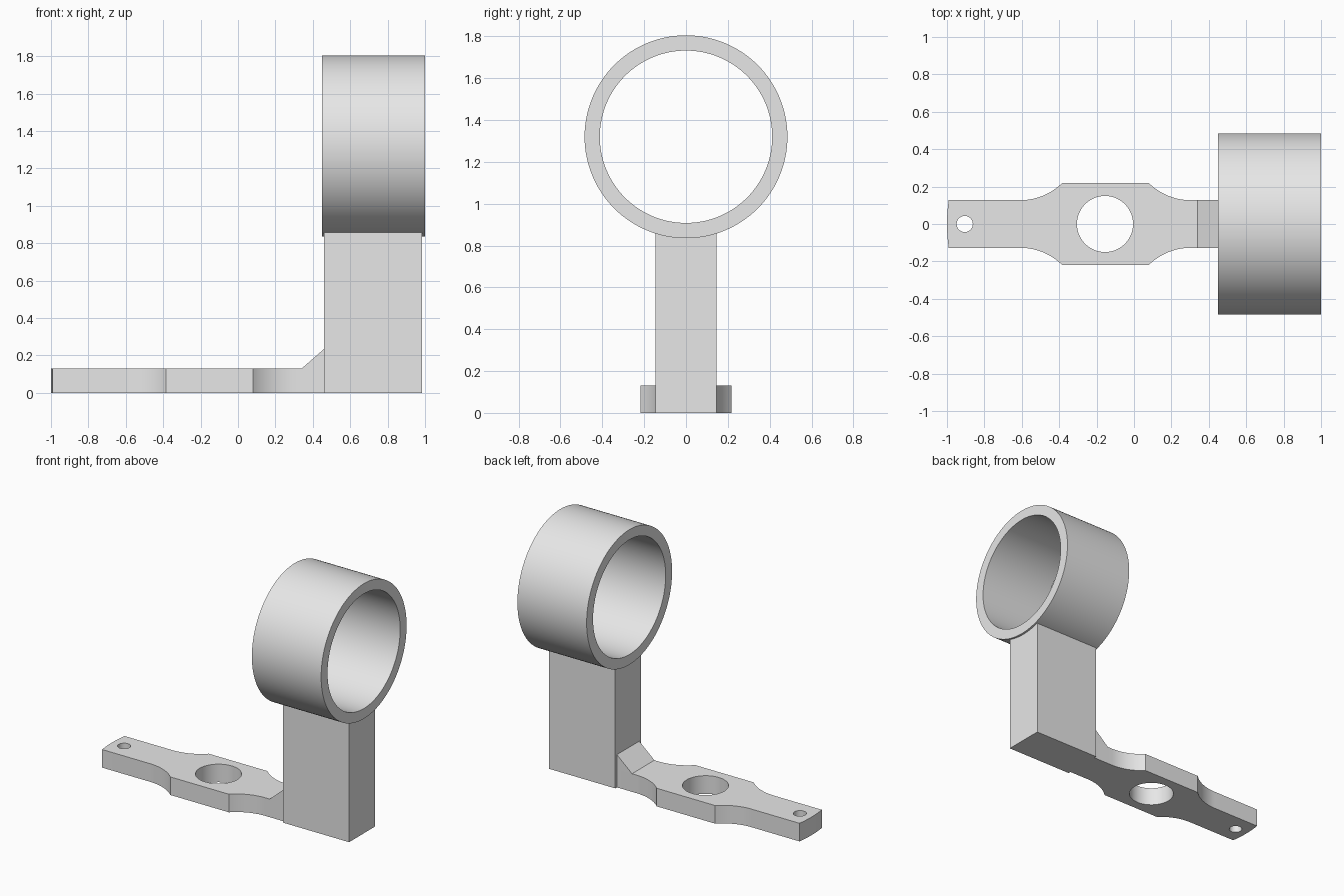
import bpy
import bmesh
from math import sin, cos, pi, asin, sqrt, radians
from mathutils import Matrix

cube = bpy.data.objects.get("Cube")
if cube:
    bpy.data.objects.remove(cube, do_unlink=True)

GREY = (0.8, 0.8, 0.8, 1.0)
grey = bpy.data.materials.new("light grey")
grey.use_nodes = True
grey.diffuse_color = GREY
grey.node_tree.nodes["Principled BSDF"].inputs["Base Color"].default_value = GREY

# Profile planes: columns are the directions of profile u, profile v and depth
FLAT = Matrix.Identity(3)
ACROSS = Matrix(((0, 0, 1), (1, 0, 0), (0, 1, 0)))   # u = y, v = z, depth = x
SIDE = Matrix(((1, 0, 0), (0, 0, -1), (0, 1, 0)))    # u = x, v = z, depth = -y


def arc(cx, cy, r, start, end, n):
    """Points along an arc, both ends included."""
    angles = [start + (end - start) * i / n for i in range(n + 1)]
    return [(cx + r * cos(a), cy + r * sin(a)) for a in angles]


def circle(cx, cy, r, n):
    return arc(cx, cy, r, 0, 2 * pi, n)[:-1]


def extrude(name, loops, low, high, plane):
    """Solid from an outline with optional holes, extruded from low to high."""
    curve = bpy.data.curves.new(name, "CURVE")
    curve.dimensions = "2D"
    curve.fill_mode = "BOTH"
    curve.extrude = (high - low) / 2
    for loop in loops:
        spline = curve.splines.new("POLY")
        spline.points.add(len(loop) - 1)
        for point, (u, v) in zip(spline.points, loop):
            point.co = (u, v, 0, 1)
        spline.use_cyclic_u = True
    helper = bpy.data.objects.new(name + " outline", curve)
    bpy.context.scene.collection.objects.link(helper)
    graph = bpy.context.evaluated_depsgraph_get()
    mesh = bpy.data.meshes.new_from_object(helper.evaluated_get(graph))
    bpy.data.objects.remove(helper, do_unlink=True)

    bm = bmesh.new()
    bm.from_mesh(mesh)
    bmesh.ops.remove_doubles(bm, verts=bm.verts, dist=0.0005)
    bmesh.ops.translate(bm, verts=bm.verts, vec=(0, 0, (low + high) / 2))
    bmesh.ops.transform(bm, matrix=plane.to_4x4(), verts=bm.verts)
    bmesh.ops.recalc_face_normals(bm, faces=bm.faces)
    bm.to_mesh(mesh)
    bm.free()

    mesh.name = name
    mesh.materials.clear()
    mesh.materials.append(grey)
    mesh.shade_smooth()
    mesh.set_sharp_from_angle(angle=radians(30))
    obj = bpy.data.objects.new(name, mesh)
    bpy.context.scene.collection.objects.link(obj)
    return obj


# Base arm: narrow strap flaring through concave fillets to a wider middle
half, wide, thick = 0.127, 0.218, 0.13
run = 0.225
rise = wide - half
fillet = (run ** 2 + rise ** 2) / (2 * rise)
sweep = asin(run / fillet)
wide_left, wide_right = -0.385, 0.08
hole_x, end_r = -0.15, 0.85

upper = arc(wide_left - run, half + fillet, fillet, -pi / 2, -pi / 2 + sweep, 14)
upper += arc(wide_right + run, half + fillet, fillet, -pi / 2 - sweep, -pi / 2, 14)
upper.append((0.46, half))
lower = [(x, -y) for x, y in reversed(upper)]
tilt = asin(half / end_r)
rounded_end = arc(hole_x, 0, end_r, pi + tilt, pi - tilt, 8)
extrude("base_arm",
        [upper + lower + rounded_end,
         circle(hole_x - 0.005, 0, 0.15, 64),
         circle(-0.905, 0, 0.043, 40)],
        0, thick, FLAT)

# Sloped gusset where the arm meets the post
extrude("gusset", [[(0.34, thick), (0.46, thick), (0.46, 0.235)]],
        -half, half, SIDE)

# Upright post, its top set into the wall of the ring
post = 0.146
extrude("post", [[(-post, 0), (post, 0), (post, 0.858), (-post, 0.858)]],
        0.46, 0.985, ACROSS)

# Holder ring
ring_z = 1.32
extrude("ring", [circle(0, ring_z, 0.485, 128), circle(0, ring_z, 0.412, 128)],
        0.45, 1.0, ACROSS)
